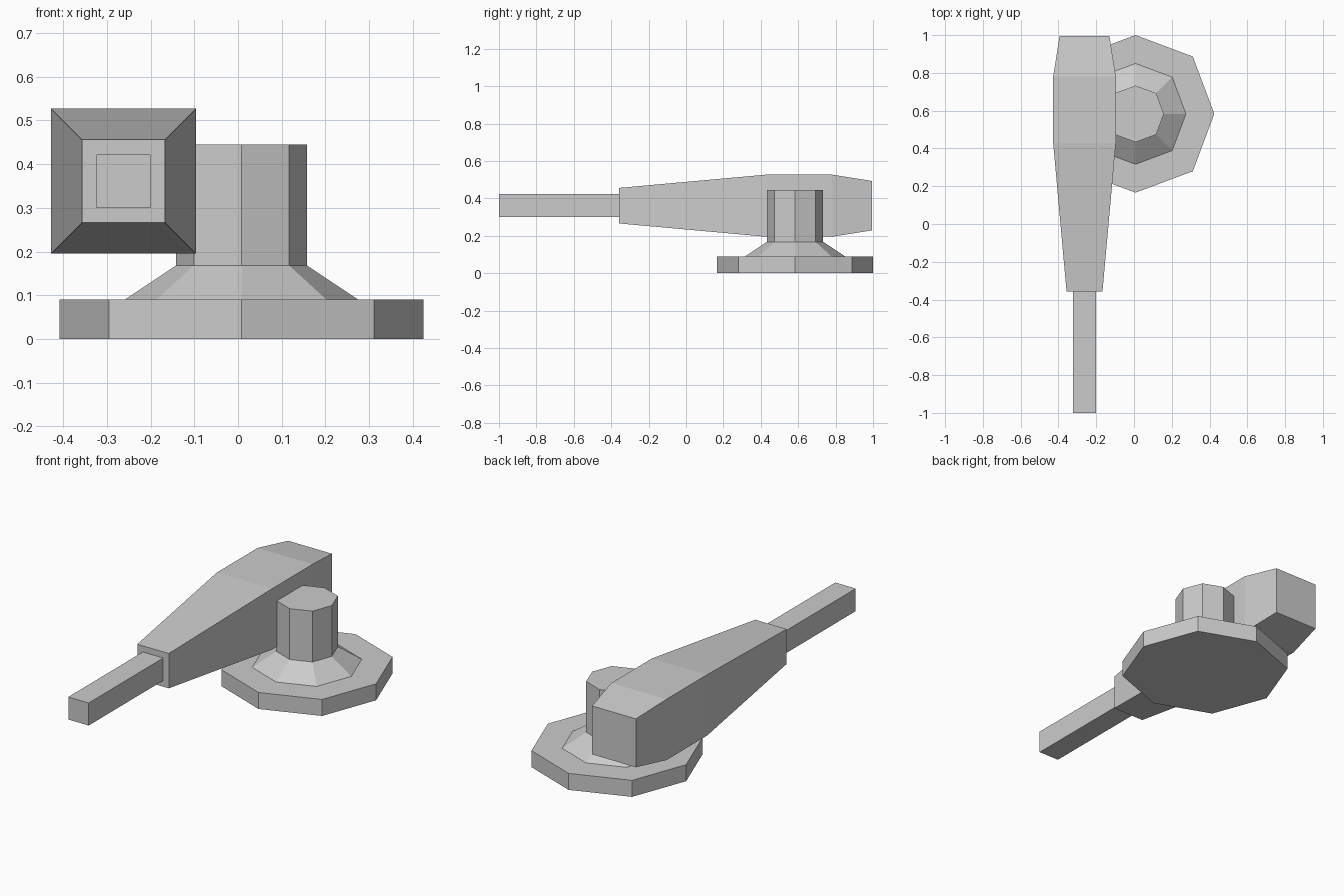
import bpy
import bmesh

old = bpy.data.objects.get("Cube")
if old:
    bpy.data.objects.remove(old, do_unlink=True)

grey = bpy.data.materials.new("light grey")
grey.use_nodes = True
grey.diffuse_color = (0.6, 0.6, 0.6, 1)
grey.node_tree.nodes["Principled BSDF"].inputs["Base Color"].default_value = (0.6, 0.6, 0.6, 1)


def loft(name, rings):
    """Skin a stack of matching rings and cap both ends."""
    bm = bmesh.new()
    loops = [[bm.verts.new(p) for p in ring] for ring in rings]
    for a, b in zip(loops, loops[1:]):
        for i in range(len(a)):
            j = (i + 1) % len(a)
            bm.faces.new((a[i], a[j], b[j], b[i]))
    bm.faces.new(loops[0])
    bm.faces.new(loops[-1])
    bmesh.ops.recalc_face_normals(bm, faces=bm.faces)
    mesh = bpy.data.meshes.new(name)
    bm.to_mesh(mesh)
    bm.free()
    mesh.materials.append(grey)
    obj = bpy.data.objects.new(name, mesh)
    bpy.context.collection.objects.link(obj)


def octagon(r, z, cx=0.008, cy=0.583):
    d = r * 0.728
    corners = [(r, 0), (d, d), (0, r), (-d, d), (-r, 0), (-d, -d), (0, -r), (d, -d)]
    return [(cx + x, cy + y, z) for x, y in corners]


def square(h, y, cx=-0.262, cz=0.361):
    return [(cx + sx * h, y, cz + sz * h)
            for sx, sz in ((-1, -1), (1, -1), (1, 1), (-1, 1))]


# Round foot, flared collar and post
loft("base_plate", [octagon(0.417, 0), octagon(0.417, 0.09)])
loft("post", [octagon(0.267, 0.09), octagon(0.15, 0.168), octagon(0.15, 0.445)])

# Tapered arm beside the post, with a thin rod out of its front
loft("arm", [square(0.095, -0.358), square(0.166, 0.43),
             square(0.166, 0.78), square(0.132, 0.995)])
loft("rod", [square(0.0615, -1), square(0.0615, -0.358)])
